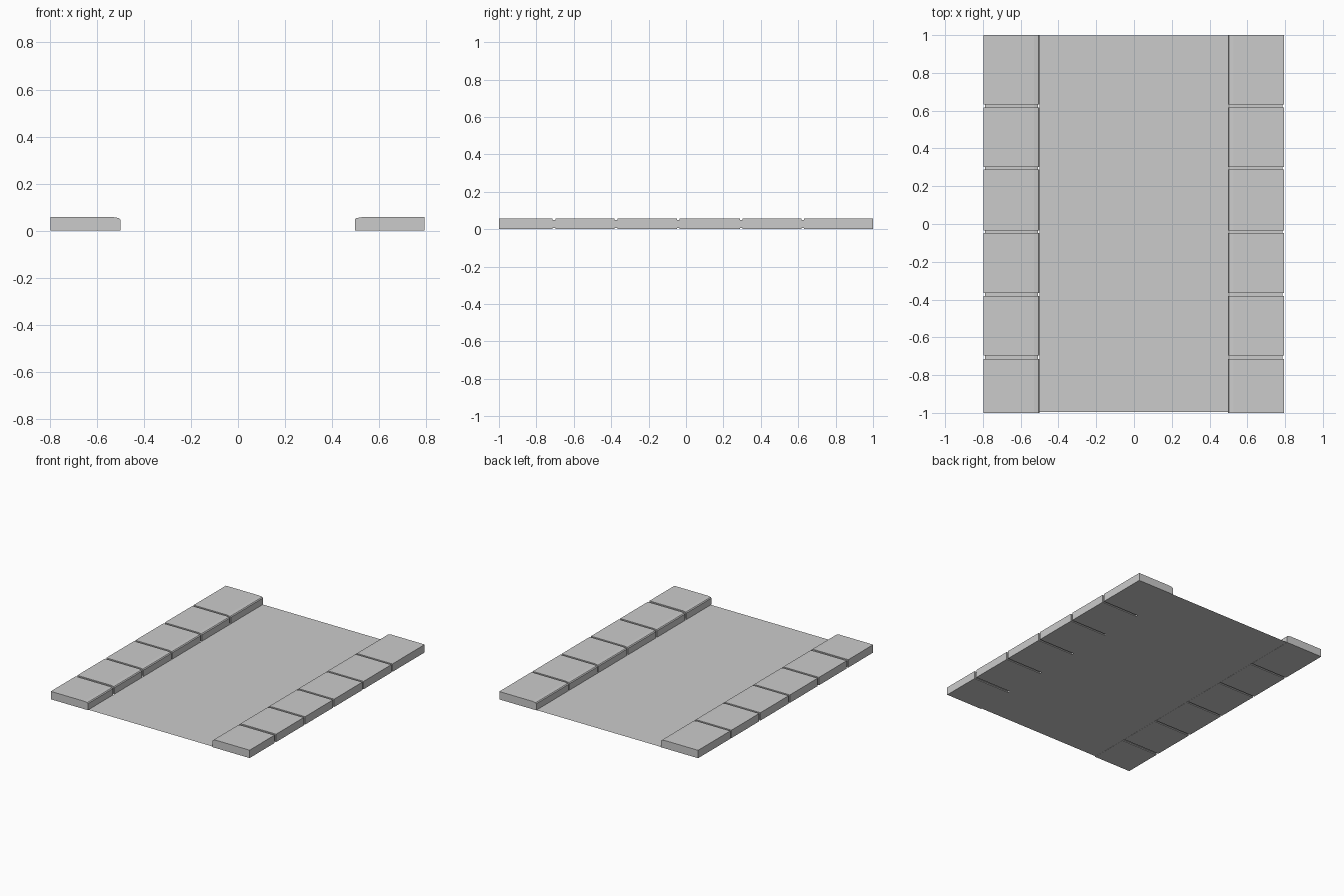
import bpy, bmesh

if "Cube" in bpy.data.objects:
    bpy.data.objects.remove(bpy.data.objects["Cube"])


def prism(name, profile, y0, y1):
    """Extrude an x-z profile along y into a closed block."""
    bm = bmesh.new()
    face = bm.faces.new([bm.verts.new((x, y0, z)) for x, z in profile])
    ext = bmesh.ops.extrude_face_region(bm, geom=[face])
    moved = [v for v in ext["geom"] if isinstance(v, bmesh.types.BMVert)]
    bmesh.ops.translate(bm, verts=moved, vec=(0, y1 - y0, 0))
    bmesh.ops.recalc_face_normals(bm, faces=bm.faces)
    me = bpy.data.meshes.new(name)
    bm.to_mesh(me)
    bm.free()
    ob = bpy.data.objects.new(name, me)
    bpy.context.collection.objects.link(ob)
    return ob


# road surface
bpy.ops.mesh.primitive_plane_add(size=1, location=(0, 0.002, 0.001))
road = bpy.context.object
road.name = "road_surface"
road.scale = (1.0, 1.992, 1)

# joints between paving slabs (start, end along y)
joints = [(-0.715, -0.697), (-0.381, -0.366), (-0.048, -0.034),
          (0.288, 0.302), (0.618, 0.632)]
starts = [-1.0] + [j[1] for j in joints]
ends = [j[0] for j in joints] + [1.0]

for side, s, inner, outer in (("left", -1, 0.5, 0.797), ("right", 1, 0.497, 0.793)):
    # paving slabs with a sloped kerb edge toward the road
    slab = [(s * inner, 0), (s * outer, 0), (s * outer, 0.057),
            (s * (inner + 0.03), 0.057), (s * (inner + 0.006), 0.053), (s * inner, 0.047)]
    for i, (a, b) in enumerate(zip(starts, ends)):
        prism(f"{side}_pavement_slab_{i + 1}", slab, a, b)

    # recessed mortar strips filling the joints
    g = 0.008
    strip = [(s * (inner + g), 0.006), (s * (outer - g), 0.006), (s * (outer - g), 0.049),
             (s * (inner + 0.03), 0.049), (s * (inner + g), 0.044)]
    for i, (a, b) in enumerate(joints):
        prism(f"{side}_mortar_joint_{i + 1}", strip, a, b)
